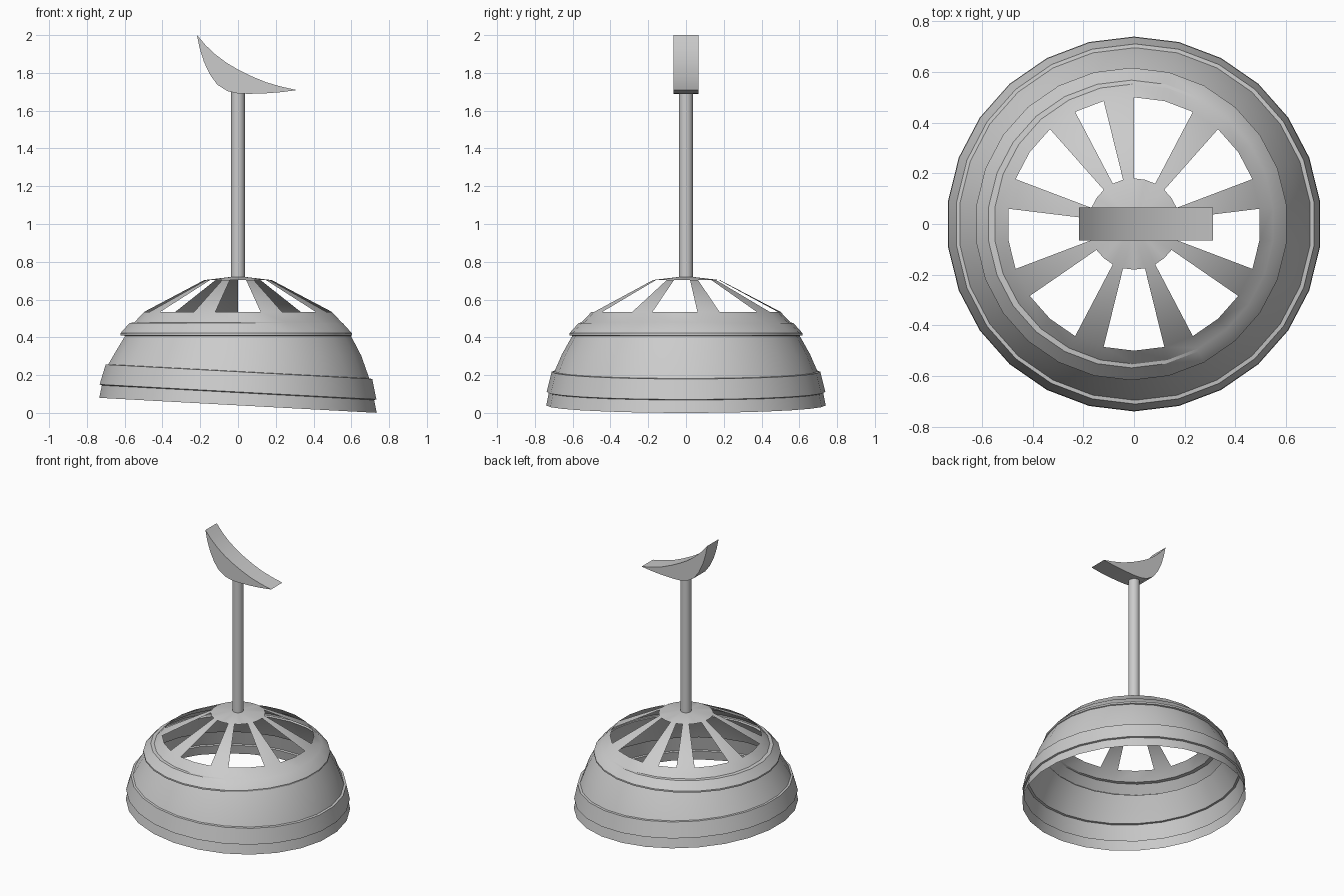
import bpy, bmesh, math

if "Cube" in bpy.data.objects:
    bpy.data.objects.remove(bpy.data.objects["Cube"])

N = 26  # sides of the dome


def finish(name, bm, angle=None):
    bmesh.ops.recalc_face_normals(bm, faces=bm.faces)
    mesh = bpy.data.meshes.new(name)
    bm.to_mesh(mesh)
    bm.free()
    ob = bpy.data.objects.new(name, mesh)
    bpy.context.collection.objects.link(ob)
    if angle:
        bpy.ops.object.select_all(action='DESELECT')
        ob.select_set(True)
        bpy.context.view_layer.objects.active = ob
        bpy.ops.object.shade_smooth_by_angle(angle=math.radians(angle))
    return ob


def ring(bm, r, z, dx=0.0, tilt=0.0):
    verts = []
    for k in range(N):
        a = math.pi / 2 + k * math.tau / N
        x, y = r * math.cos(a) + dx, r * math.sin(a)
        verts.append(bm.verts.new((x, y, z - tilt * x)))
    return verts


def is_spoke(k):
    return k == 0 or k % 3 == 2


# Dome shell: radius, height, sideways offset, tilt of each ring
T = 0.054
profile = [
    (0.037, 0.720, 0, 0), (0.18, 0.703, 0, 0),
    (0.50, 0.535, 0, 0), (0.553, 0.479, 0, 0),
    (0.568, 0.476, -0.010, 0), (0.617, 0.422, -0.010, 0),
    (0.617, 0.411, -0.010, 0), (0.602, 0.408, 0, 0),
    (0.657, 0.310, 0, 0.01), (0.696, 0.220, 0.004, T),
    (0.711, 0.218, 0.005, T), (0.738, 0.111, 0, T),
    (0.726, 0.107, 0, T), (0.740, 0.040, 0, T),
]
bm = bmesh.new()
rings = [ring(bm, *p) for p in profile]
bm.faces.new(rings[0])
for i, (a, b) in enumerate(zip(rings, rings[1:])):
    for k in range(N):
        if i == 1 and not is_spoke(k):
            continue  # open slot between spokes
        j = (k + 1) % N
        bm.faces.new((a[k], a[j], b[j], b[k]))
finish("slotted_dome", bm, 30)

# Post
bm = bmesh.new()
bmesh.ops.create_cone(bm, cap_ends=True, segments=16, radius1=0.037,
                      radius2=0.037, depth=0.99)
bmesh.ops.translate(bm, verts=bm.verts, vec=(0, 0, 1.21))
finish("post", bm, 40)

# Curved crest: crescent outline extruded across y
outline = [
    (-0.217, 2.0), (-0.17, 1.945), (-0.12, 1.898), (-0.06, 1.853), (0, 1.818),
    (0.07, 1.783), (0.15, 1.75), (0.23, 1.727), (0.312, 1.709),
    (0.23, 1.698), (0.15, 1.692), (0.06, 1.689), (0, 1.691), (-0.055, 1.703),
    (-0.11, 1.738), (-0.148, 1.79), (-0.18, 1.857), (-0.203, 1.93),
]
bm = bmesh.new()
face = bm.faces.new([bm.verts.new((x, -0.065, z)) for x, z in outline])
ext = bmesh.ops.extrude_face_region(bm, geom=[face], use_keep_orig=True)
bmesh.ops.translate(bm, vec=(0, 0.13, 0),
                    verts=[v for v in ext["geom"] if isinstance(v, bmesh.types.BMVert)])
finish("curved_crest", bm, 30)
